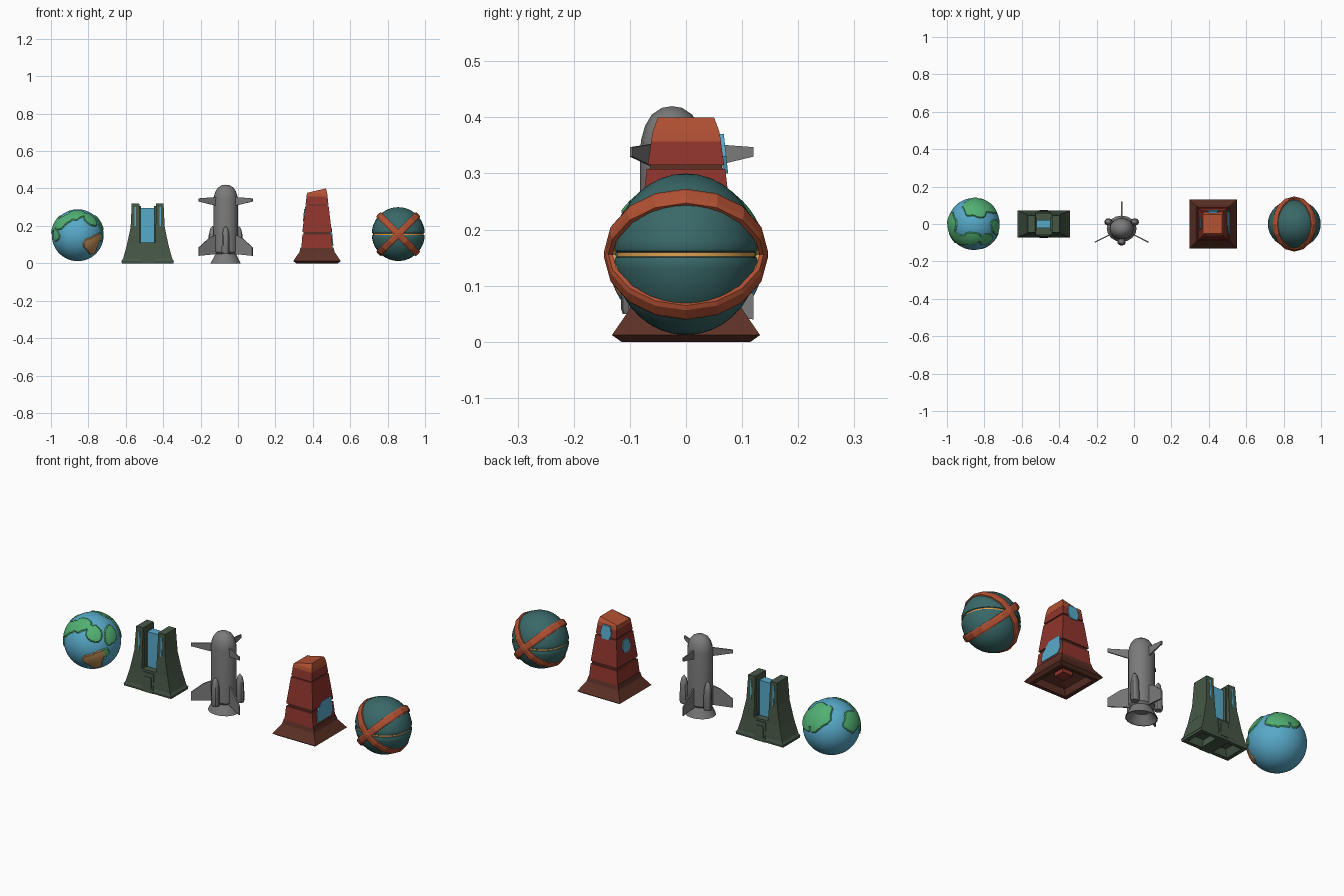
import bpy, bmesh, math
from mathutils import Matrix, Vector

if "Cube" in bpy.data.objects:
    bpy.data.objects.remove(bpy.data.objects["Cube"])


def mat(name, r, g, b):
    m = bpy.data.materials.new(name)
    m.diffuse_color = [(c / 255) ** 2.2 for c in (r, g, b)] + [1]
    m.use_nodes = True
    m.node_tree.nodes["Principled BSDF"].inputs["Base Color"].default_value = m.diffuse_color
    return m


BLUE = mat("blue", 88, 168, 200)
GREEN = mat("land_green", 82, 174, 114)
TAN = mat("desert_tan", 190, 140, 88)
MOSS = mat("dark_moss", 72, 88, 72)
TEAL = mat("dark_teal", 60, 104, 104)
RUST = mat("rust", 176, 82, 54)
RED = mat("dark_red", 142, 56, 48)
BROWN = mat("brown", 92, 52, 42)
GRAY = mat("gray", 122, 122, 122)
GOLD = mat("gold", 222, 160, 84)


def finish(name, bm, material, matrix=Matrix(), smooth=False):
    bmesh.ops.remove_doubles(bm, verts=bm.verts, dist=1e-5)
    bm.transform(matrix)
    bmesh.ops.recalc_face_normals(bm, faces=bm.faces)
    me = bpy.data.meshes.new(name)
    bm.to_mesh(me)
    bm.free()
    me.materials.append(material)
    if smooth:
        me.shade_smooth()
        me.set_sharp_from_angle(angle=math.radians(32))
    ob = bpy.data.objects.new(name, me)
    bpy.context.collection.objects.link(ob)
    return ob


def loft(name, sections, material, matrix, slope=0):
    """Rectangular sections (z, half x, half y[, centre x]); slope tilts the last one."""
    bm = bmesh.new()
    rings = []
    for i, s in enumerate(sections):
        z, hx, hy = s[:3]
        cx = s[3] if len(s) > 3 else 0
        k = slope if i == len(sections) - 1 else 0
        rings.append([bm.verts.new((cx + a * hx, b * hy, z + k * a))
                      for a, b in ((-1, -1), (1, -1), (1, 1), (-1, 1))])
    for a, b in zip(rings, rings[1:]):
        for j in range(4):
            bm.faces.new((a[j], a[(j + 1) % 4], b[(j + 1) % 4], b[j]))
    bm.faces.new(rings[0])
    bm.faces.new(rings[-1])
    return finish(name, bm, material, matrix)


def lathe(name, profile, n, material, matrix, closed=False, smooth=True):
    """Spin (radius, z) points around z."""
    bm = bmesh.new()
    rings = [[bm.verts.new((r * math.cos(2 * math.pi * j / n), r * math.sin(2 * math.pi * j / n), z))
              for j in range(n)] for r, z in profile]
    pairs = list(zip(rings, rings[1:])) + ([(rings[-1], rings[0])] if closed else [])
    for a, b in pairs:
        for j in range(n):
            bm.faces.new((a[j], a[(j + 1) % n], b[(j + 1) % n], b[j]))
    return finish(name, bm, material, matrix, smooth)


def prism(name, front, back, material, matrix):
    bm = bmesh.new()
    a = [bm.verts.new(p) for p in front]
    b = [bm.verts.new(p) for p in back]
    bm.faces.new(a)
    bm.faces.new(b[::-1])
    n = len(a)
    for j in range(n):
        bm.faces.new((a[j], b[j], b[(j + 1) % n], a[(j + 1) % n]))
    return finish(name, bm, material, matrix)


def at(x, y, z, s=(1, 1, 1)):
    return Matrix.Translation((x, y, z)) @ Matrix.Diagonal((*s, 1))


def rot(deg):
    return Matrix.Rotation(math.radians(deg), 4, 'Z')


# Planet: raised continents chosen by direction (x, y, z, angular radius)
LAND = [(-.6, -.58, .55, 21), (-.85, -.5, -.05, 15), (-.9, -.04, .43, 25), (.08, .74, .67, 31),
        (.53, .73, .42, 25), (.87, -.09, .47, 20), (.5, -.6, .6, 18), (-.03, -.54, .84, 18),
        (.86, -.45, -.12, 9)]
DESERT = [(.6, -.72, -.36, 22)]


def inside(d, blobs):
    wob = 3 * math.sin(9 * d.x + 5 * d.z) + 3 * math.sin(8 * d.y - 7 * d.z)
    return any(math.degrees(d.angle(Vector(b[:3]))) < b[3] + wob for b in blobs)


bm = bmesh.new()
bmesh.ops.create_icosphere(bm, subdivisions=6, radius=0.1385)
for f in bm.faces:
    d = f.calc_center_median().normalized()
    f.material_index = 2 if inside(d, DESERT) else 1 if inside(d, LAND) else 0
for v in bm.verts:
    if all(f.material_index for f in v.link_faces):
        v.co *= 1.03
planet = finish("planet", bm, BLUE, at(-.857, 0, .15), True)
planet.data.materials.append(GREEN)
planet.data.materials.append(TAN)

# Twin-tower gate with hollow base
G = at(-.483, 0, 0)
loft("gate_base", [(.035, .1, .04), (0, .118, .052), (0, .138, .07), (.012, .14, .072),
                   (.025, .131, .068), (.11, .108, .058)], MOSS, G)
loft("gate_door", [(0, .034, .073), (.1, .03, .064)], MOSS, G)
loft("gate_door_inset", [(.015, .022, .0745), (.08, .02, .0685)], MOSS, G)
loft("gate_screen", [(.1, .046, .022), (.295, .046, .022)], BLUE, G)
for side, label in ((-1, "left"), (1, "right")):
    loft(f"{label}_tower", [(.1, .035, .059, side * .076), (.15, .029, .056, side * .071),
                            (.195, .024, .052, side * .067), (.32, .02, .045, side * .065)], MOSS, G)
    loft(f"{label}_tower_step", [(.1, .01, .035, side * .045), (.305, .01, .035, side * .045)], MOSS, G)
    loft(f"{label}_tower_light", [(.2, .004, .0535, side * .066), (.3, .004, .0485, side * .066)], BLUE, G)

# Gray rocket, slightly wider in x
R = at(-.066, -.025, 0, (1.14, 1, 1))
lathe("rocket_body", [(0, .04), (.035, .04), (.066, 0), (.07, 0), (.048, .05), (.057, .06), (.057, .34),
                      (.055, .36), (.048, .385), (.036, .405), (.018, .417), (0, .42)], 16, GRAY, R)
for k in range(3):
    for name, outline in (("tail_fin", [(.04, .05), (.145, .04), (.145, .085), (.09, .135), (.04, .16)]),
                          ("top_fin", [(.04, .305), (.145, .33), (.145, .347), (.04, .355)])):
        prism(f"{name}_{k}", [(r, -.003, z) for r, z in outline], [(r, .003, z) for r, z in outline],
              GRAY, R @ rot(90 + 120 * k))
    lathe(f"side_pod_{k}", [(0, .05), (.017, .05), (.02, .06), (.018, .15), (.011, .185), (0, .2)], 10, GRAY,
          R @ rot(30 + 120 * k) @ Matrix.Translation((.071, 0, 0)))

# Red tower
T = at(.4225, 0, 0)
loft("tower_foot", [(.05, .035, .035), (.03, .08, .085), (0, .092, .098), (0, .112, .115),
                    (.012, .127, .132), (.06, .094, .099), (.085, .088, .093)], BROWN, T)
loft("tower_foot_core", [(.03, .03, .03), (.06, .03, .03)], RED, T)
loft("tower_lower", [(.08, .084, .094), (.155, .078, .087)], RED, T)
loft("tower_waist", [(.15, .071, .079), (.175, .071, .079)], BROWN, T)
loft("tower_middle", [(.168, .078, .086), (.18, .077, .085), (.308, .062, .07)], RED, T)
loft("tower_neck", [(.3, .057, .065), (.325, .056, .064)], BROWN, T)
loft("tower_upper", [(.315, .061, .068), (.358, .056, .062)], RED, T)
loft("tower_cap", [(.357, .0565, .0625), (.376, .054, .059), (.389, .048, .05)], RUST, T, .011)


def window(name, ang, outline, low, high):
    """Thin glass plate on a sloping tower side; low/high are side distances at z .09 and .31."""
    d = lambda z: low + (high - low) * (z - .09) / .22
    prism(name, [(d(z) + .004, u, z) for u, z in outline], [(d(z) - .005, u, z) for u, z in outline],
          BLUE, T @ rot(ang))


window("lower_window", 0, [(-.055, .095), (.06, .095), (.075, .12), (.065, .19), (-.01, .19), (-.055, .14)],
       .084, .063)
window("side_window", 180, [(-.02, .225), (.02, .225), (.034, .25), (.022, .29), (-.022, .29), (-.034, .25)],
       .084, .063)
window("back_window", 90, [(-.02, .3), (.02, .3), (.032, .33), (.022, .37), (-.022, .37), (-.032, .33)],
       .094, .07)

# Strapped globe: two halves around a gold core, crossed straps
S = at(.857, 0, .156, (1, .92, 1))
arc = [math.radians(a) for a in (5, 10, 20, 30, 40, 50, 60, 70, 80, 90)]
for side, label in ((-1, "lower"), (1, "upper")):
    lathe(f"{label}_half", [(0, side * .003), (.134, side * .003), (.139, side * .006)]
          + [(.142 * math.cos(a), side * .144 * math.sin(a)) for a in arc], 32, TEAL, S)
lathe("globe_core", [(0, -.004), (.135, -.004), (.135, .004), (0, .004)], 32, GOLD, S)
for tilt in (45, -45):
    M = at(.857, 0, .156, (1, .965, 1)) @ Matrix.Rotation(math.radians(tilt), 4, 'Y')
    lathe("strap", [(.139, -.018), (.147, -.018), (.151, -.01), (.151, .01), (.147, .018), (.139, .018)],
          16, RUST, M, True, False)
    lathe("strap_lining", [(.132, -.012), (.14, -.012), (.14, .012), (.132, .012)], 16, GOLD, M, True, False)
